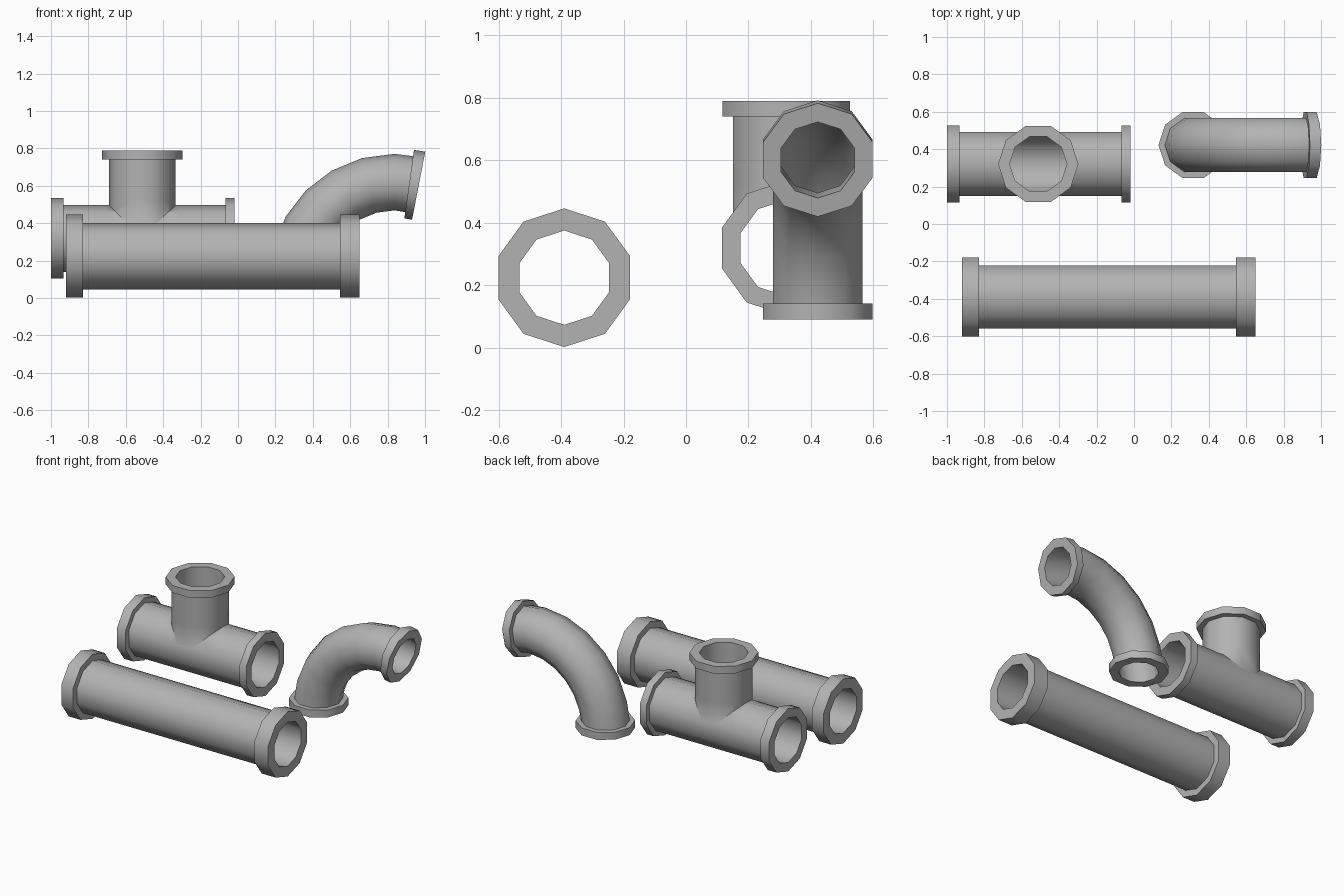
import bpy, bmesh
from math import sin, cos, pi, radians
from mathutils import Vector

if "Cube" in bpy.data.objects:
    bpy.data.objects.remove(bpy.data.objects["Cube"])

SIDES = 10

grey = bpy.data.materials.new("dark_grey")
grey.diffuse_color = (0.45, 0.45, 0.45, 1)
grey.use_nodes = True
grey.node_tree.nodes["Principled BSDF"].inputs["Base Color"].default_value = grey.diffuse_color


def sweep(name, y, stations, hollow):
    """Join decagon rings. Station = (x, z, tilt, radius); tilt 0 runs up, 90 runs along +x."""
    bm = bmesh.new()
    rings = []
    for x, z, tilt, r in stations:
        t = radians(tilt)
        n = Vector((-cos(t), 0, sin(t)))
        c = Vector((x, y, z))
        rings.append([bm.verts.new(c + n * (r * cos(2 * pi * k / SIDES))
                                   + Vector((0, r * sin(2 * pi * k / SIDES), 0)))
                      for k in range(SIDES)])
    pairs = list(zip(rings, rings[1:]))
    if hollow:
        pairs.append((rings[-1], rings[0]))
    else:
        bm.faces.new(rings[0])
        bm.faces.new(rings[-1])
    for a, b in pairs:
        for k in range(SIDES):
            j = (k + 1) % SIDES
            bm.faces.new((a[k], a[j], b[j], b[k]))
    bmesh.ops.recalc_face_normals(bm, faces=bm.faces)
    me = bpy.data.meshes.new(name)
    bm.to_mesh(me)
    bm.free()
    me.materials.append(grey)
    ob = bpy.data.objects.new(name, me)
    bpy.context.collection.objects.link(ob)
    return ob


def activate(ob):
    bpy.ops.object.select_all(action='DESELECT')
    ob.select_set(True)
    bpy.context.view_layer.objects.active = ob


def boolean(ob, other, operation):
    activate(ob)
    mod = ob.modifiers.new("bool", 'BOOLEAN')
    mod.operation, mod.object, mod.solver = operation, other, 'EXACT'
    bpy.ops.object.modifier_apply(modifier=mod.name)
    bpy.data.objects.remove(other)


def flanged(x0, x1, z, left, right, pipe, flange, rings=()):
    """Outer stations of a straight pipe along x with a flange at each end."""
    return [(x, z, 90, r) for x, r in (
        (x0, flange), (x0 + left, flange), (x0 + left, pipe),
        *((x, pipe) for x in rings),
        (x1 - right, pipe), (x1 - right, flange), (x1, flange))]


# straight pipe
outer = flanged(-0.92, 0.65, 0.224, 0.09, 0.105, 0.177, 0.222)
bore = [(0.65, 0.224, 90, 0.151), (-0.92, 0.224, 90, 0.151)]
straight = sweep("straight_pipe", -0.39, outer + bore, True)

# tee: union of run and branch, then both bores cut out
ty, tz, tx = 0.321, 0.319, -0.512
near = (tx - 0.2, tx + 0.2)  # rings that keep the smooth shading tidy by the joint
tee = sweep("tee_pipe", ty, flanged(-1.0, -0.018, tz, 0.066, 0.05, 0.179, 0.2155, near), False)
branch = [(tx, z, 0, r) for z, r in
          ((tz, 0.1785), (0.52, 0.1785), (0.74, 0.1785), (0.74, 0.2145), (0.79, 0.2145))]
boolean(tee, sweep("branch", ty, branch, False), 'UNION')
run_bore = [(x, tz, 90, 0.154) for x in (-1.1, *near, 0.1)]
boolean(tee, sweep("run_bore", ty, run_bore, False), 'DIFFERENCE')
branch_bore = [(tx, z, 0, 0.153) for z in (tz, 0.5, 0.9)]
boolean(tee, sweep("branch_bore", ty, branch_bore, False), 'DIFFERENCE')

# elbow: bend of 15 degree steps, slightly over a right angle
cx, cz, R = 0.836, 0.10, 0.52
bend = [(cx - R * cos(radians(a)), cz + R * sin(radians(a)), a) for a in range(15, 91, 15)]
ex, pr, fr, br = cx - R, 0.151, 0.185, 0.124
base, neck = (ex, 0.09, 0), (ex, 0.141, 0)
lip_in, lip_out = (0.915, 0.609, 98), (0.966, 0.601, 101)
outer = [base + (fr,), neck + (fr,), neck + (pr,)] + [b + (pr,) for b in bend]
outer += [lip_in + (pr,), lip_in + (fr,), lip_out + (fr,)]
bore = [lip_out + (br,)] + [b + (br,) for b in reversed(bend)] + [base + (br,)]
elbow = sweep("elbow_pipe", 0.422, outer + bore, True)

# smooth barrels, crisp flange edges
for ob in (straight, tee, elbow):
    activate(ob)
    bpy.ops.object.shade_smooth_by_angle(angle=radians(40))
